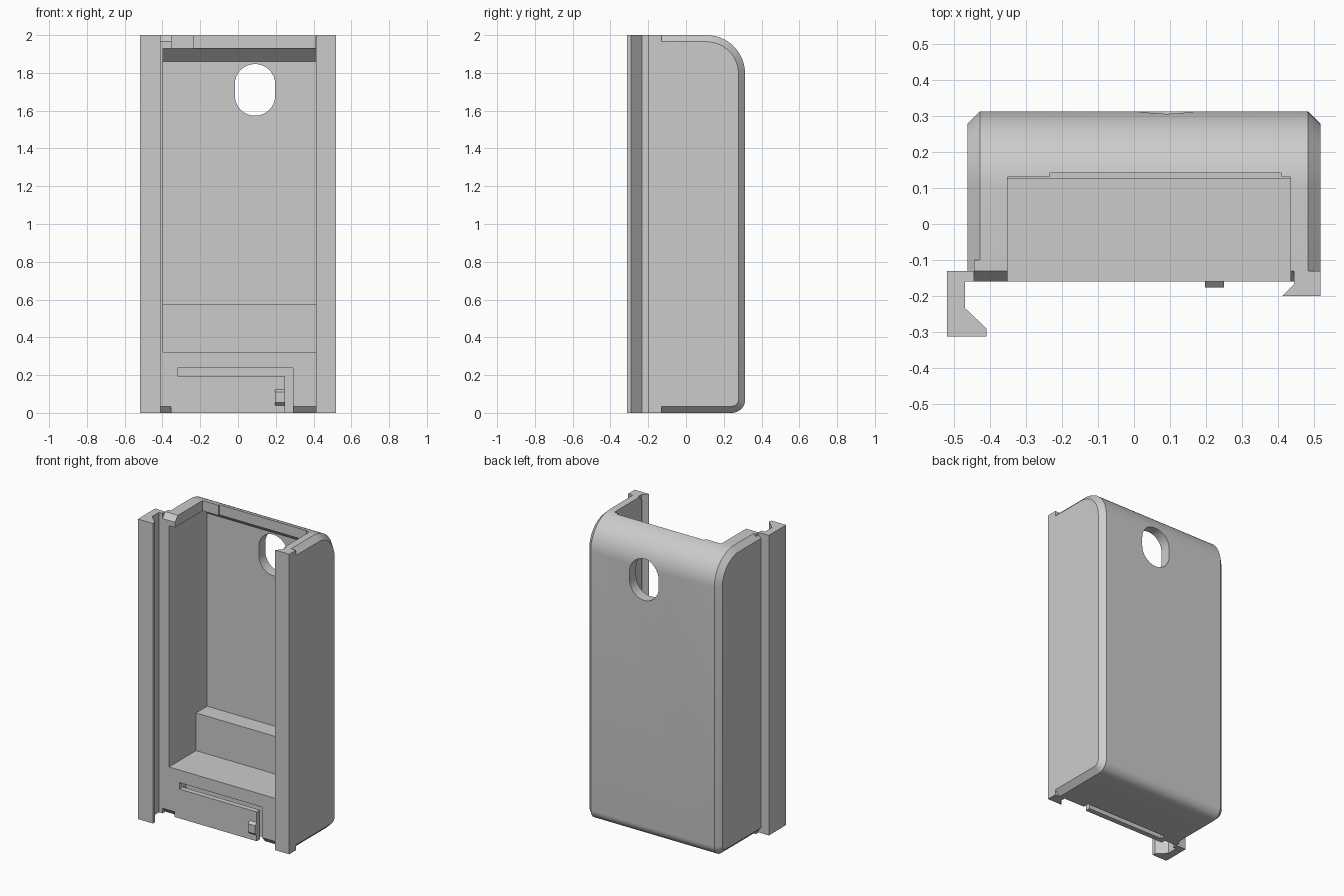
import bpy, bmesh, math

if "Cube" in bpy.data.objects:
    bpy.data.objects.remove(bpy.data.objects["Cube"])

grey = bpy.data.materials.new("plain_grey")
grey.diffuse_color = (0.6, 0.6, 0.6, 1)
grey.use_nodes = True
grey.node_tree.nodes["Principled BSDF"].inputs["Base Color"].default_value = grey.diffuse_color


def loft(name, sections):
    """Closed solid from matching rings of 3D points."""
    bm = bmesh.new()
    rings = [[bm.verts.new(p) for p in s] for s in sections]
    for a, b in zip(rings, rings[1:]):
        for i in range(len(a)):
            j = (i + 1) % len(a)
            bm.faces.new((a[i], a[j], b[j], b[i]))
    bm.faces.new(rings[0])
    bm.faces.new(rings[-1])
    bmesh.ops.recalc_face_normals(bm, faces=bm.faces)
    me = bpy.data.meshes.new(name)
    bm.to_mesh(me)
    bm.free()
    me.materials.append(grey)
    ob = bpy.data.objects.new(name, me)
    bpy.context.collection.objects.link(ob)
    return ob


def along_x(name, yz, x0, x1):
    return loft(name, [[(x, y, z) for y, z in yz] for x in (x0, x1)])


def along_z(name, xy, z0, z1):
    return loft(name, [[(x, y, z) for x, y in xy] for z in (z0, z1)])


def box(name, x0, x1, y0, y1, z0, z1):
    return along_x(name, [(y0, z0), (y1, z0), (y1, z1), (y0, z1)], x0, x1)


def combine(target, other, operation):
    mod = target.modifiers.new("boolean", 'BOOLEAN')
    mod.operation = operation
    mod.solver = 'EXACT'
    mod.object = other
    bpy.context.view_layer.objects.active = target
    bpy.ops.object.modifier_apply(modifier=mod.name)
    bpy.data.objects.remove(other, do_unlink=True)


def arc(cx, cy, r, a0, a1, n):
    return [(cx + r * math.cos(math.radians(a0 + (a1 - a0) * i / n)),
             cy + r * math.sin(math.radians(a0 + (a1 - a0) * i / n))) for i in range(n + 1)]


def side_profile(d):
    """Shell outline in y, z with rounded back corners, inset by d."""
    return ([(-0.13, d)] + arc(0.243, 0.07, 0.07 - d, -90, 0, 8)
            + arc(0.108, 1.795, 0.205 - d, 0, 90, 16) + [(-0.13, 2 - d)])


# Shell with chamfered side edges
C = 0.035
shell = loft("shell", [[(x, y, z) for y, z in side_profile(d)] for x, d in
                       ((-0.463, C), (-0.428, 0), (0.483, 0), (0.518, C))])

# Raised front frame and the straight panel below
combine(shell, along_x("frame", [(-0.1, 0), (-0.13, 0), (-0.16, C), (-0.16, 2 - C),
                                 (-0.13, 2), (-0.1, 2)], -0.445, 0.445), 'UNION')
combine(shell, box("panel", -0.355, 0.29, -0.16, -0.08, 0, 0.2), 'UNION')

# Stepped cavity
combine(shell, along_x("cavity", [(-0.3, 0.322), (0.125, 0.322), (0.125, 0.573), (0.243, 0.573),
                                  (0.243, 1.86), (0.17, 1.93), (-0.3, 1.93)],
                       -0.397, 0.437), 'DIFFERENCE')

# Open top with a shallow recess in the back rim
combine(shell, box("top_opening", -0.352, 0.435, -0.3, 0.13, 1.9, 2.1), 'DIFFERENCE')
combine(shell, box("rim_recess", -0.235, 0.41, 0.1, 0.142, 1.91, 2.1), 'DIFFERENCE')

# Oblong hole in the back
hole = arc(0.09, 1.74, 0.107, 0, 180, 16) + arc(0.09, 1.68, 0.107, 180, 360, 16)
combine(shell, loft("hole", [[(x, y, z) for x, z in hole] for y in (0.2, 0.4)]), 'DIFFERENCE')

# Slots that free the spring tab
combine(shell, box("slot_top", -0.32, 0.29, -0.3, -0.09, 0.195, 0.238), 'DIFFERENCE')
combine(shell, box("slot_side", 0.25, 0.29, -0.3, -0.09, -0.1, 0.22), 'DIFFERENCE')
combine(shell, box("slot_behind", -0.32, 0.27, -0.125, -0.09, -0.1, 0.22), 'DIFFERENCE')

# Catch on the spring tab
along_x("catch", [(-0.155, 0.035), (-0.177, 0.055), (-0.177, 0.11), (-0.16, 0.125),
                  (-0.155, 0.125)], 0.197, 0.25)

# Mounting rails
along_z("left_rail", [(-0.52, -0.13), (-0.445, -0.13), (-0.445, -0.16), (-0.47, -0.16),
                      (-0.47, -0.233), (-0.41, -0.29), (-0.41, -0.312), (-0.52, -0.312)], 0, 2)
along_z("right_rail", [(0.518, -0.13), (0.445, -0.13), (0.445, -0.167), (0.412, -0.2),
                       (0.518, -0.2)], 0, 2)

# Smooth the rounded surfaces, keep edges sharp
bpy.ops.object.select_all(action='DESELECT')
shell.select_set(True)
bpy.context.view_layer.objects.active = shell
bpy.ops.object.shade_smooth_by_angle(angle=math.radians(25))
